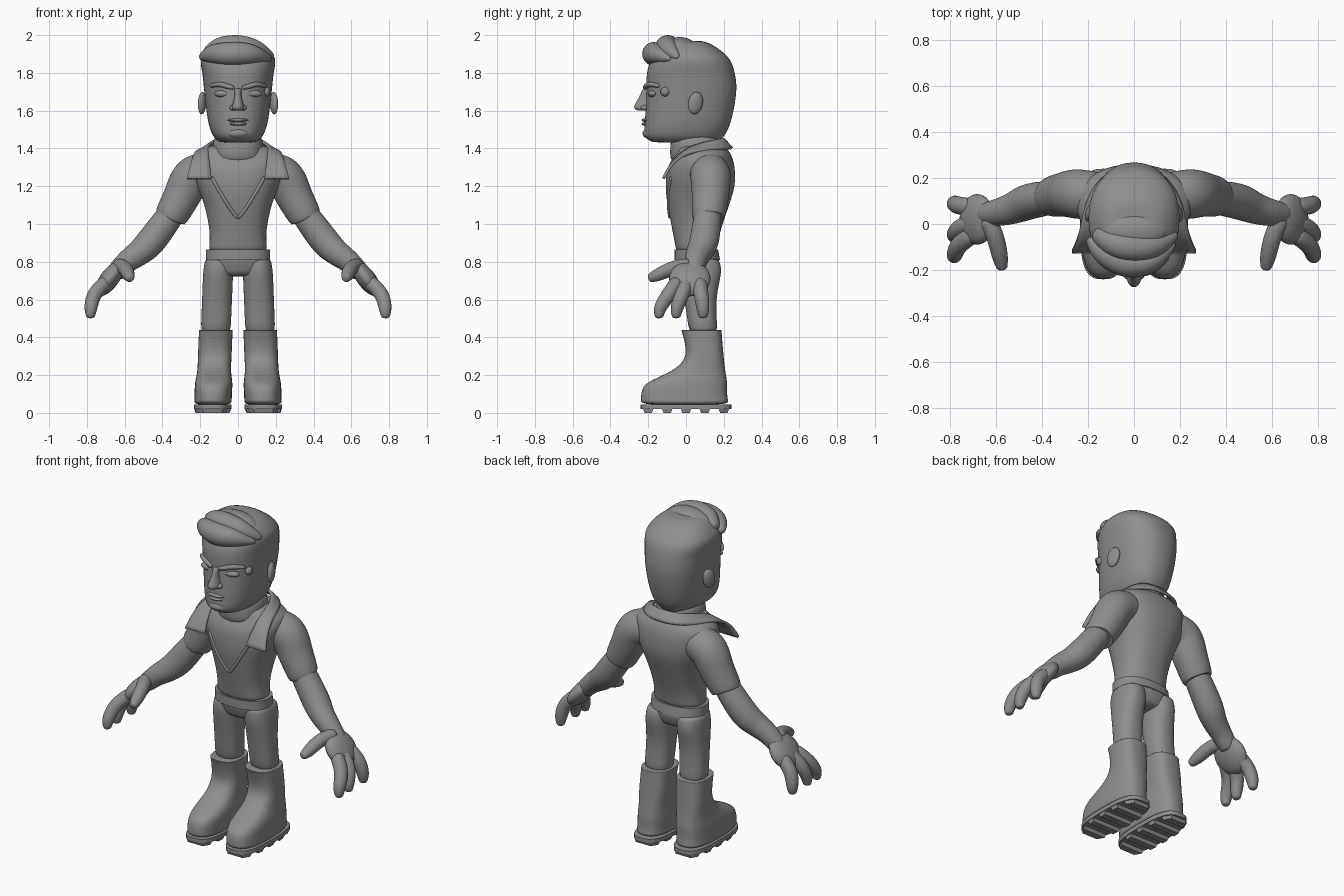
import bpy, bmesh, math
from mathutils import Vector, Matrix, Euler
from mathutils.bvhtree import BVHTree

if "Cube" in bpy.data.objects:
    bpy.data.objects.remove(bpy.data.objects["Cube"], do_unlink=True)

grey = (0.27, 0.27, 0.27, 1)
material = bpy.data.materials.new("clay_grey")
material.use_nodes = True
material.diffuse_color = grey
material.node_tree.nodes["Principled BSDF"].inputs["Base Color"].default_value = grey
X_AXIS, Y_AXIS = Vector((1, 0, 0)), Vector((0, 1, 0))


def finish(name, bm, mirror=False, subsurf=0, thickness=0):
    """Turn a bmesh into a named, shaded object."""
    bmesh.ops.recalc_face_normals(bm, faces=bm.faces)
    mesh = bpy.data.meshes.new(name)
    bm.to_mesh(mesh)
    bm.free()
    mesh.materials.append(material)
    mesh.shade_smooth()
    if not subsurf:
        mesh.set_sharp_from_angle(angle=math.radians(40))
    part = bpy.data.objects.new(name, mesh)
    bpy.context.scene.collection.objects.link(part)
    if mirror:
        part.modifiers.new("mirror", 'MIRROR')
    if subsurf:
        smooth = part.modifiers.new("smooth", 'SUBSURF')
        smooth.levels = smooth.render_levels = subsurf
        smooth.boundary_smooth = 'PRESERVE_CORNERS'
    if thickness:
        solid = part.modifiers.new("thickness", 'SOLIDIFY')
        solid.thickness, solid.offset = thickness, 0
    return part


def skin(bm, rings):
    """Bridge closed rings of points and cap both ends."""
    loops = [[bm.verts.new(point) for point in ring] for ring in rings]
    count = len(loops[0])
    for lower, upper in zip(loops, loops[1:]):
        for i in range(count):
            j = (i + 1) % count
            bm.faces.new((lower[i], lower[j], upper[j], upper[i]))
    bm.faces.new(loops[0])
    bm.faces.new(loops[-1])


def refine(rows):
    """Add a smoothly interpolated row between each pair of rows."""
    result, last = [], len(rows) - 1
    for i in range(last):
        a, b, c, d = (rows[k] for k in (max(i - 1, 0), i, i + 1, min(i + 2, last)))
        result += [b, [(9 * (q + r) - p - s) / 16 for p, q, r, s in zip(a, b, c, d)]]
    return result + [rows[-1]]


def oval(center, u, v, half_u, half_v, power, count):
    """Superellipse ring in the plane of u and v."""
    points = []
    for i in range(count):
        angle = math.tau * i / count
        c, s = math.cos(angle), math.sin(angle)
        across = math.copysign(abs(c) ** (2 / power), c)
        along = math.copysign(abs(s) ** (2 / power), s)
        points.append(Vector(center) + u * half_u * across + v * half_v * along)
    return points


def leg_x(z):
    """Sideways position of the leg axis at a height."""
    return .135 - .04 * z


def stack(name, rows, power=2.3, pair=False, subsurf=2, count=20):
    """Level rings; each row is height, half width, front and back."""
    bm = bmesh.new()
    skin(bm, [oval((leg_x(z) if pair else 0, (front + back) / 2, z), X_AXIS, Y_AXIS,
                   half, (back - front) / 2, power, count)
              for z, half, front, back in refine(rows)])
    return finish(name, bm, pair, subsurf)


def tube(name, rows, mirror=True, count=14):
    """Round rings along a path; each row is a point and a radius."""
    rows = refine(rows)
    points = [Vector(row[:3]) for row in rows]
    rings = []
    for i, point in enumerate(points):
        ahead, behind = points[min(i + 1, len(points) - 1)], points[max(i - 1, 0)]
        direction = (ahead - behind).normalized()
        u = direction.cross(Vector((1, 1, 1))).normalized()
        radius = rows[i][3]
        rings.append(oval(point, u, direction.cross(u), radius, radius, 2, count))
    bm = bmesh.new()
    skin(bm, rings)
    return finish(name, bm, mirror, subsurf=2)


def ball(name, center, size, turn=(0, 0, 0), mirror=True):
    bm = bmesh.new()
    matrix = Matrix.LocRotScale(Vector(center), Euler(turn), Vector(size))
    bmesh.ops.create_uvsphere(bm, u_segments=24, v_segments=14, radius=1, matrix=matrix)
    return finish(name, bm, mirror)


# Torso and neck
torso = stack("shirt_torso", [
    (.84, .16, -.05, .16), (.95, .15, -.07, .18), (1.1, .18, -.1, .23), (1.2, .22, -.11, .26),
    (1.3, .25, -.1, .26), (1.37, .24, -.06, .24), (1.42, .14, -.05, .2)])
stack("neck", [(1.3, .14, -.09, .18), (1.5, .13, -.08, .18)])

# Sleeves, arms and hands
tube("sleeve", [(.13, .12, 1.28, .1), (.24, .13, 1.26, .11),
                (.29, .13, 1.16, .1), (.35, .12, 1.05, .09), (.36, .12, 1.03, .08)], count=20)
tube("arm", [(.32, .12, 1.1, .07), (.45, .1, .92, .08), (.52, .07, .85, .07),
             (.59, .05, .8, .06), (.66, .04, .73, .05)], count=20)
ball("palm", center=(.68, .02, .71), size=(.05, .11, .11), turn=(0, -.64, 0))
for finger, root, tip in (("index", -.04, -.14), ("middle", .01, -.05), ("outer", .07, .09)):
    tube(finger + "_finger", [(.69, root, .7, .04), (.76, (root + tip) / 2, .63, .04),
                              (.78, tip, .55, .035), (.78, tip, .5, .02)])
tube("thumb", [(.64, .03, .78, .04), (.6, -.06, .77, .04), (.58, -.15, .73, .035), (.57, -.2, .71, .02)])

# Collar with pointed lapels, one half mirrored
neck_edge = ((0, .2, 1.45), (.1, .19, 1.45), (.15, .1, 1.43), (.16, 0, 1.4), (.15, -.08, 1.32), (.14, -.12, 1.24))
free_edge = ((0, .25, 1.4), (.12, .23, 1.4), (.2, .12, 1.39), (.23, 0, 1.38), (.25, -.08, 1.32), (.27, -.12, 1.24))
bm = bmesh.new()
neck_line, free_line = ([bm.verts.new(point) for point in edge] for edge in (neck_edge, free_edge))
for i in range(len(neck_line) - 1):
    bm.faces.new((neck_line[i], neck_line[i + 1], free_line[i + 1], free_line[i]))
finish("collar", bm, mirror=True, subsurf=2, thickness=.016)

# Edge of the shirt opening, laid on the chest surface
chest = BVHTree.FromObject(torso, bpy.context.evaluated_depsgraph_get())
trim = []
for i in range(7):
    fall = i / 6
    start = Vector((.14 * (1 - fall) ** .85, -1, 1.25 - .22 * fall))
    point = chest.ray_cast(start, Y_AXIS)[0]
    trim.append((*point, .01))
tube("shirt_opening_trim", trim, count=8)

# Trousers
stack("waistband", [(.81, .17, -.06, .18), (.865, .17, -.06, .17)], subsurf=0, count=48)
stack("trouser_hips", [(.86, .16, -.05, .16), (.8, .17, -.05, .18), (.72, .12, -.02, .15)])
stack("trouser_leg", [(.82, .07, -.03, .17), (.75, .08, -.04, .19), (.6, .08, -.01, .16),
                      (.4, .08, .02, .17)], pair=True)

# Boots
stack("boot", [(.44, .09, -.03, .19), (.42, .09, -.02, .19), (.3, .09, 0, .2), (.22, .09, -.08, .21),
               (.16, .1, -.21, .22), (.1, .1, -.24, .22), (.04, .1, -.24, .23)], power=2.7, pair=True)
stack("sole", [(.02, .1, -.24, .24), (.045, .1, -.24, .24)], power=3, pair=True, subsurf=0, count=48)

# Tread lugs that follow the sole outline and taper downwards
bm = bmesh.new()
for i in range(5):
    front = -.23 + .1 * i
    rings = []
    for z, taper in ((.03, 0), (0, .01)):
        ends = [(y, .1 * (1 - abs(y / .24) ** 3) ** (1 / 3) - taper)
                for y in (front + taper, front + .06 - taper)]
        (near, near_half), (far, far_half) = ends
        middle = leg_x(z)
        rings.append([(middle - near_half, near, z), (middle + near_half, near, z),
                      (middle + far_half, far, z), (middle - far_half, far, z)])
    skin(bm, rings)
finish("sole_treads", bm, mirror=True)

# Head and ears
stack("head", [(1.43, .09, -.17, .16), (1.46, .13, -.22, .2), (1.54, .16, -.22, .24), (1.7, .18, -.21, .27),
               (1.8, .19, -.21, .26), (1.88, .2, -.18, .23), (1.95, .14, -.12, .14),
               (1.97, .08, -.08, .08)], count=24)
ball("ear", center=(.19, .05, 1.64), size=(.02, .04, .06), turn=(-.2, 0, .3))

# Face
stack("nose", [(1.72, .02, -.23, -.17), (1.67, .02, -.25, -.17), (1.62, .035, -.28, -.17),
               (1.6, .03, -.26, -.17)], power=2, count=12)
ball("nostril", center=(.03, -.22, 1.615), size=(.016, .02, .014))
ball("eye", center=(.085, -.18, 1.69), size=(.043, .02, .018), turn=(0, 0, .25))
tube("eyebrow", [(.02, -.22, 1.72, .01), (.06, -.21, 1.73, .014), (.1, -.19, 1.74, .014), (.15, -.14, 1.73, .01)])
ball("upper_lip", center=(0, -.21, 1.55), size=(.055, .025, .01), mirror=False)
ball("lower_lip", center=(0, -.21, 1.53), size=(.045, .025, .01), mirror=False)
ball("chin", center=(0, -.19, 1.48), size=(.06, .04, .03), mirror=False)
ball("temple_stud", center=(.15, -.11, 1.7), size=(.02, .025, .025), mirror=False)

# Swept-up hair: overlapping locks
tube("front_lock", [(-.2, -.06, 1.88, .015), (-.14, -.12, 1.9, .05), (-.04, -.17, 1.9, .065),
                    (.08, -.16, 1.9, .055), (.18, -.08, 1.87, .01)], mirror=False)
tube("middle_lock", [(-.17, -.03, 1.9, .03), (-.1, -.08, 1.93, .06), (0, -.1, 1.935, .068),
                     (.1, -.09, 1.92, .055), (.19, -.04, 1.88, .015)], mirror=False)
ball("crown_lock", center=(0, -.03, 1.92), size=(.15, .09, .07), mirror=False)
